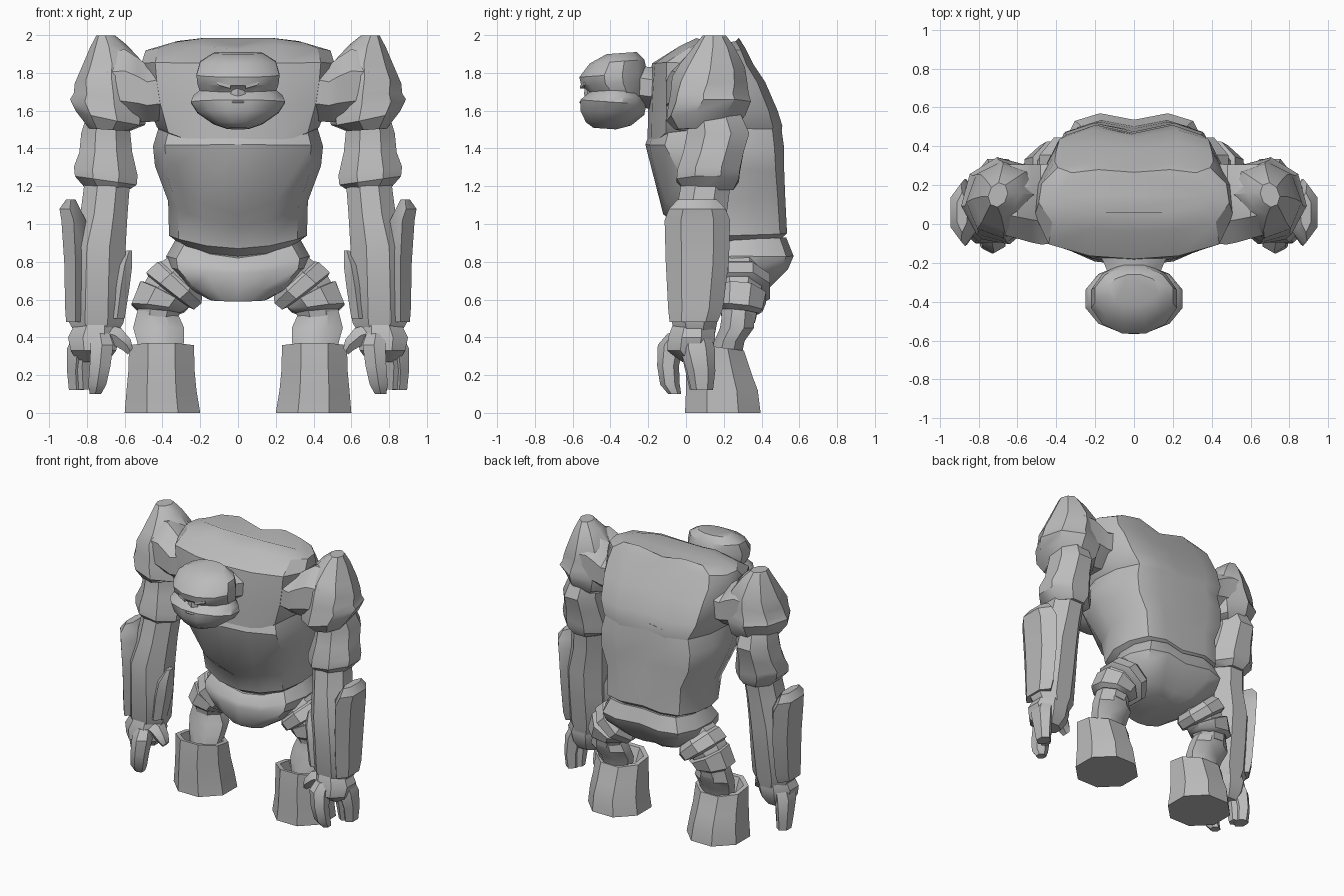
import bpy, bmesh, math
from mathutils import Vector, Euler

stone = bpy.data.materials.new("stone_grey")
stone.diffuse_color = (0.5, 0.5, 0.5, 1)


def ring(c, rx, ry, n=8, tilt=(0, 0, 0), turn=0.5):
    """Polygon around c, lying flat unless tilted (degrees)."""
    rot = Euler([math.radians(a) for a in tilt])
    k = 1 / math.cos(math.pi / n) if turn else 1
    pts = []
    for i in range(n):
        a = 2 * math.pi * (i + turn) / n
        p = Vector((rx * k * math.cos(a), ry * k * math.sin(a), 0))
        p.rotate(rot)
        pts.append(Vector(c) + p)
    return pts


def loft(name, rings, mirror=False, angle=34):
    """Skin a list of equal rings, cap both ends, optionally mirror in x."""
    bm = bmesh.new()
    vs = [[bm.verts.new(p) for p in r] for r in rings]
    n = len(rings[0])
    for a, b in zip(vs, vs[1:]):
        for i in range(n):
            j = (i + 1) % n
            bm.faces.new((a[i], a[j], b[j], b[i]))
    bm.faces.new(vs[0][::-1])
    bm.faces.new(vs[-1])
    bmesh.ops.recalc_face_normals(bm, faces=bm.faces)
    me = bpy.data.meshes.new(name)
    bm.to_mesh(me)
    bm.free()
    me.materials.append(stone)
    for p in me.polygons:
        p.use_smooth = True
    me.set_sharp_from_angle(angle=math.radians(angle))
    ob = bpy.data.objects.new(name, me)
    bpy.context.collection.objects.link(ob)
    if mirror:
        m = ob.modifiers.new("mirror", 'MIRROR')
        m.use_axis = (True, False, False)
        m.use_mirror_merge = False
    return ob


def stack(name, rows, n=8, tilt=(0, 0, 0), mirror=True, turn=0.5):
    """Rows are (x, y, z, rx, ry[, tilt])."""
    return loft(name, [ring(r[:3], r[3], r[4], n, r[5] if len(r) > 5 else tilt, turn)
                       for r in rows], mirror)


# Torso outline as (share of width, share of depth), front to back
HALF = [(0, 0), (0.45, 0.03), (0.86, 0.14), (1, 0.42), (0.97, 0.7), (0.8, 0.93), (0.46, 1), (0, 0.94)]


def body_ring(zf, zb, w, yf, yb, hump=0, sag=0):
    """zf/zb: front and back height, hump: lift beside the spine, sag: drop at the front centre."""
    def pt(u, v, s):
        z = zf + (zb - zf) * v + hump * math.sin(math.pi * u) - sag * (1 - u * u) * (1 - v)
        return Vector((s * u * w, yf + (yb - yf) * v, z))
    return [pt(u, v, 1) for u, v in HALF] + [pt(u, v, -1) for u, v in HALF[-2:0:-1]]


# Belly with a hanging fold, and lower back
loft("belly", [body_ring(*r) for r in [
    (0.87, 0.92, 0.30, 0.08, 0.50, 0, 0.05), (0.93, 0.95, 0.365, 0.0, 0.535, 0, 0.06),
    (1.10, 1.15, 0.37, -0.04, 0.525, 0, 0.11), (1.33, 1.28, 0.44, -0.12, 0.52, 0, 0.28),
    (1.42, 1.40, 0.45, -0.215, 0.52), (1.55, 1.54, 0.41, -0.17, 0.50)]])

# Chest, upper back and sloping shoulders
loft("chest", [body_ring(*r) for r in [
    (1.46, 1.44, 0.38, -0.17, 0.50, 0, 0.06), (1.51, 1.52, 0.43, -0.205, 0.51, 0, 0.12),
    (1.66, 1.60, 0.48, -0.20, 0.485, 0, 0.04), (1.76, 1.75, 0.50, -0.19, 0.42),
    (1.86, 1.84, 0.51, -0.18, 0.36, 0, 0.01), (1.925, 1.91, 0.49, -0.04, 0.315, 0.02),
    (1.945, 1.945, 0.40, 0.05, 0.28, 0.04)]])

# Pelvis
loft("pelvis", [body_ring(*r) for r in [
    (0.59, 0.62, 0.16, 0.04, 0.38), (0.67, 0.66, 0.27, 0.01, 0.44, 0, 0.03),
    (0.77, 0.76, 0.37, 0.0, 0.54, 0, 0.03), (0.83, 0.83, 0.38, 0.01, 0.57, 0, 0.06),
    (0.91, 0.93, 0.33, 0.06, 0.53, 0, 0.09)]])

# Neck, reaching forward
stack("neck", [(0, -0.05, 1.72, 0.24, 0.14), (0, -0.19, 1.72, 0.16, 0.11),
               (0, -0.26, 1.73, 0.13, 0.11)], tilt=(90, 0, 0), mirror=False)

# Skull with a heavy brow
stack("skull", [(0, -0.35, 1.66, 0.18, 0.14), (0, -0.355, 1.70, 0.20, 0.145),
                (0, -0.38, 1.745, 0.215, 0.175), (0, -0.385, 1.79, 0.22, 0.18),
                (0, -0.365, 1.86, 0.20, 0.145), (0, -0.34, 1.905, 0.13, 0.08)],
      n=12, mirror=False, tilt=(4, 0, 0))

# Jaw, jutting out under the mouth
stack("jaw", [(0, -0.43, 1.505, 0.06, 0.06), (0, -0.41, 1.53, 0.13, 0.12),
              (0, -0.39, 1.59, 0.215, 0.17), (0, -0.385, 1.645, 0.25, 0.175),
              (0, -0.37, 1.68, 0.235, 0.15), (0, -0.36, 1.715, 0.19, 0.12)],
      n=12, mirror=False, tilt=(-4, 0, 0))

# Lips, nose and eye ridges
stack("lips", [(0, -0.50, 1.63, 0.06, 0.055), (0, -0.505, 1.645, 0.07, 0.06),
               (0, -0.50, 1.665, 0.05, 0.05)], mirror=False)
stack("nose", [(0, -0.50, 1.665, 0.04, 0.03), (0, -0.505, 1.69, 0.04, 0.03),
               (0, -0.50, 1.74, 0.02, 0.03)], n=6, mirror=False)
stack("eye_ridge", [(0.04, -0.54, 1.725, 0.008, 0.02), (0.11, -0.52, 1.745, 0.008, 0.02)],
      n=4, tilt=(0, 90, 0))

# Shoulder joint and pointed shoulder pad
stack("shoulder_joint", [(0.36, 0.11, 1.71, 0.16, 0.21), (0.48, 0.10, 1.69, 0.15, 0.205),
                         (0.53, 0.105, 1.71, 0.17, 0.20), (0.60, 0.115, 1.73, 0.195, 0.19),
                         (0.69, 0.13, 1.73, 0.18, 0.18)], tilt=(0, 90, 0))
stack("shoulder_pad", [
    (0.68, 0.10, 1.50, 0.10, 0.15, (0, -4, 10)), (0.675, 0.105, 1.56, 0.175, 0.20, (0, -12, 10)),
    (0.68, 0.125, 1.64, 0.195, 0.205, (0, -6, 15)), (0.68, 0.125, 1.69, 0.175, 0.195, (0, 0, 15)),
    (0.675, 0.125, 1.77, 0.175, 0.185, (0, 8, 20)), (0.67, 0.14, 1.84, 0.15, 0.16, (0, 8, 20)),
    (0.685, 0.15, 1.94, 0.09, 0.10, (0, 4, 20)), (0.70, 0.15, 1.997, 0.045, 0.06, (0, 0, 20))])

# Upper arm flaring to the elbow cuff
stack("upper_arm", [
    (0.69, 0.12, 1.18, 0.11, 0.13), (0.70, 0.115, 1.23, 0.165, 0.165, (0, -8, 0)),
    (0.70, 0.12, 1.28, 0.17, 0.165, (0, -8, 0)), (0.70, 0.145, 1.38, 0.14, 0.16),
    (0.70, 0.17, 1.48, 0.13, 0.165), (0.69, 0.15, 1.58, 0.11, 0.14)])

# Forearm, wide outer guard and inner spur
stack("forearm", [
    (0.75, 0.05, 0.40, 0.10, 0.10), (0.75, 0.045, 0.48, 0.145, 0.12),
    (0.745, 0.055, 0.70, 0.145, 0.14), (0.74, 0.06, 0.88, 0.145, 0.155),
    (0.71, 0.08, 1.05, 0.125, 0.135), (0.69, 0.11, 1.24, 0.12, 0.13)])
stack("forearm_guard", [
    (0.86, 0.04, 0.48, 0.05, 0.11), (0.86, 0.05, 0.55, 0.055, 0.125),
    (0.86, 0.06, 0.80, 0.06, 0.145), (0.87, 0.06, 1.02, 0.065, 0.15),
    (0.89, 0.06, 1.08, 0.055, 0.13), (0.885, 0.06, 1.13, 0.025, 0.09)], n=6)
stack("forearm_spur", [
    (0.64, 0.0, 0.50, 0.04, 0.06), (0.62, 0.02, 0.66, 0.045, 0.08),
    (0.60, 0.02, 0.78, 0.04, 0.07), (0.575, 0.03, 0.86, 0.015, 0.03)], n=6)

# Hand: palm, two thick fingers and a thumb
stack("palm", [
    (0.77, 0.04, 0.27, 0.08, 0.06), (0.765, 0.02, 0.33, 0.12, 0.12),
    (0.765, 0.03, 0.40, 0.135, 0.125), (0.75, 0.04, 0.48, 0.11, 0.105)])
stack("front_finger", [
    (0.755, -0.06, 0.10, 0.03, 0.03), (0.745, -0.085, 0.15, 0.048, 0.045),
    (0.73, -0.095, 0.25, 0.055, 0.05), (0.72, -0.08, 0.36, 0.06, 0.06),
    (0.73, -0.04, 0.42, 0.05, 0.05)], n=6)
stack("outer_finger", [
    (0.855, 0.085, 0.12, 0.04, 0.05), (0.86, 0.08, 0.22, 0.045, 0.065),
    (0.85, 0.06, 0.34, 0.055, 0.08), (0.82, 0.05, 0.42, 0.05, 0.07)], n=6)
stack("middle_finger", [
    (0.82, 0.06, 0.125, 0.03, 0.035), (0.825, 0.05, 0.24, 0.045, 0.05),
    (0.82, 0.03, 0.38, 0.05, 0.06)], n=6)
stack("thumb", [
    (0.57, -0.02, 0.325, 0.02, 0.03), (0.59, -0.02, 0.36, 0.035, 0.045),
    (0.65, 0.0, 0.41, 0.05, 0.06), (0.72, 0.02, 0.43, 0.05, 0.07)], n=6, tilt=(0, 50, 0))

# Upper leg and two bands, raised on the outer side
stack("thigh", [
    (0.43, 0.28, 0.48, 0.10, 0.085, (0, -5, 0)), (0.41, 0.28, 0.60, 0.12, 0.11, (0, -20, 0)),
    (0.34, 0.28, 0.68, 0.14, 0.13, (0, -38, 0)), (0.24, 0.28, 0.76, 0.13, 0.14, (0, -45, 0))])
stack("upper_leg_band", [
    (0.285, 0.29, 0.715, 0.13, 0.13, (0, -43, 0)), (0.31, 0.29, 0.69, 0.16, 0.155, (0, -43, 0)),
    (0.36, 0.29, 0.645, 0.16, 0.155, (0, -38, 0)), (0.37, 0.29, 0.635, 0.12, 0.12, (0, -36, 0))])
stack("lower_leg_band", [
    (0.39, 0.29, 0.635, 0.11, 0.11, (-6, -28, 0)), (0.39, 0.29, 0.625, 0.145, 0.135, (-6, -28, 0)),
    (0.425, 0.28, 0.555, 0.14, 0.125, (-6, -8, 0)), (0.425, 0.28, 0.535, 0.11, 0.10, (-6, -6, 0))])

# Shin
stack("shin", [
    (0.41, 0.21, 0.28, 0.10, 0.08), (0.41, 0.23, 0.38, 0.125, 0.08),
    (0.42, 0.27, 0.45, 0.135, 0.09), (0.43, 0.28, 0.55, 0.10, 0.085)])

# Hollow flared boot
stack("boot", [
    (0.40, 0.195, 0.0, 0.20, 0.20), (0.405, 0.19, 0.12, 0.185, 0.19),
    (0.405, 0.175, 0.22, 0.175, 0.175, (-6, 0, 0)), (0.405, 0.16, 0.35, 0.172, 0.148, (-8, 0, 0)),
    (0.405, 0.16, 0.35, 0.14, 0.12, (-8, 0, 0)), (0.405, 0.18, 0.26, 0.12, 0.10)])
